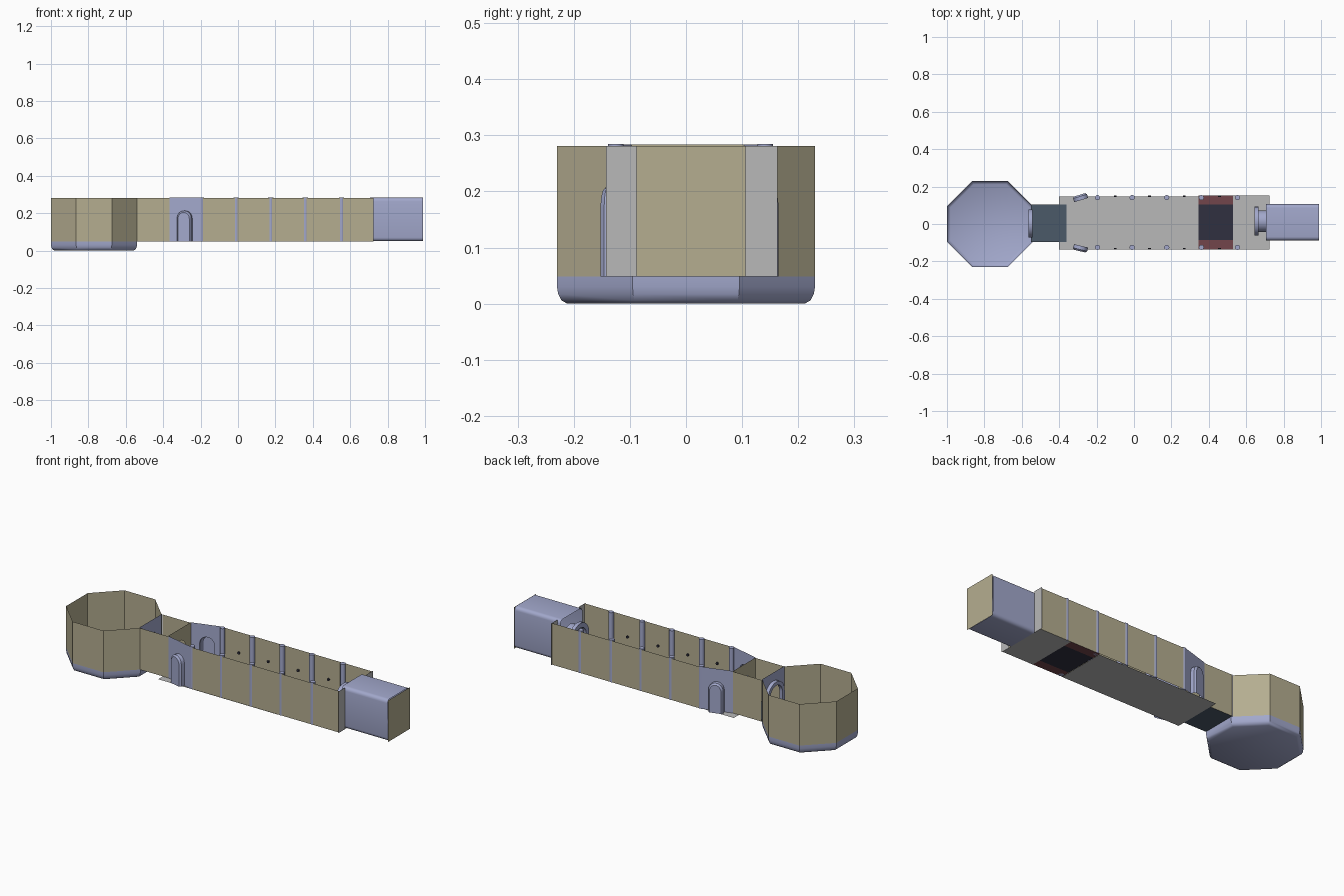
import bpy, bmesh
from math import pi, sin, cos
from mathutils import Vector

if "Cube" in bpy.data.objects:
    bpy.data.objects.remove(bpy.data.objects["Cube"])

Z0, Z1 = 0.048, 0.281           # floor and wall-top heights
FRONT, BACK = -0.137, 0.153     # hall side walls
YC = 0.008                      # hall centre line


def material(name, rgb):
    m = bpy.data.materials.new(name)
    m.diffuse_color = (*rgb, 1)
    m.use_nodes = True
    m.node_tree.nodes["Principled BSDF"].inputs["Base Color"].default_value = m.diffuse_color
    return m


SAND = material("sand", (0.46, 0.42, 0.28))
STONE = material("lavender_stone", (0.36, 0.39, 0.60))
SLATE = material("slate", (0.07, 0.10, 0.14))
RED = material("red", (0.17, 0.06, 0.07))
DARK = material("dark", (0.03, 0.03, 0.05))
GREY = material("grey", (0.48, 0.48, 0.48))


def build(name, verts, faces, mat, smooth=False):
    me = bpy.data.meshes.new(name)
    me.from_pydata([tuple(v) for v in verts], [], faces)
    bm = bmesh.new()
    bm.from_mesh(me)
    bmesh.ops.remove_doubles(bm, verts=bm.verts, dist=1e-5)
    bmesh.ops.recalc_face_normals(bm, faces=bm.faces)
    bm.to_mesh(me)
    bm.free()
    ob = bpy.data.objects.new(name, me)
    bpy.context.collection.objects.link(ob)
    me.materials.append(mat)
    if smooth:
        bpy.context.view_layer.objects.active = ob
        bpy.ops.object.select_all(action='DESELECT')
        ob.select_set(True)
        bpy.ops.object.shade_smooth_by_angle(angle=0.6)
    return ob


def loft(name, rings, mat, cap_start=False, cap_end=False, closed=True, smooth=False):
    n = len(rings[0])
    faces = []
    for r in range(len(rings) - 1):
        for i in range(n if closed else n - 1):
            j = (i + 1) % n
            faces.append((r * n + i, r * n + j, (r + 1) * n + j, (r + 1) * n + i))
    if cap_start:
        faces.append(tuple(range(n)))
    if cap_end:
        faces.append(tuple(range((len(rings) - 1) * n, len(rings) * n)))
    return build(name, [v for r in rings for v in r], faces, mat, smooth)


def wall(name, path, mat, z0=Z0, z1=Z1):
    return loft(name, [[(x, y, z) for x, y in path] for z in (z0, z1)], mat, closed=False)


def floor(name, x0, x1, y0, y1, mat, z=Z0):
    return build(name, [(x0, y0, z), (x1, y0, z), (x1, y1, z), (x0, y1, z)], [(0, 1, 2, 3)], mat)


def arch(mid, w, h, n=12):
    """Arch outline (distance along wall, height), from one foot to the other."""
    r = w / 2
    return [(mid - r, 0)] + [(mid - r * cos(pi * i / n), h - r + r * sin(pi * i / n))
                             for i in range(n + 1)] + [(mid + r, 0)]


def arched_wall(name, a, b, w, h, mat, niche=None):
    """Wall from a to b with an arched opening; niche = depth vector of an alcove."""
    a, b = Vector((*a, Z0)), Vector((*b, Z0))
    length, d = (b - a).length, (b - a).normalized()
    place = lambda p: a + d * p[0] + Vector((0, 0, p[1]))
    hole = arch(length / 2, w, h)
    H = Z1 + 0.003 - Z0
    pts = [(0, 0)] + hole + [(length, 0), (length, H), (0, H)]
    build(name, [place(p) for p in pts], [tuple(range(len(pts)))], mat)
    if niche:
        ring = [place(p) for p in hole]
        off = Vector((*niche, 0))
        inner = [place((length / 2 + (u - length / 2) * 0.8, v * 0.95)) + off for u, v in hole]
        mids = [v + off * 0.7 for v in ring]
        loft(name + "_niche", [ring, mids, inner], mat, cap_end=True, closed=False, smooth=True)


def arch_frame(name, x0, x1, y, w, h, t, mat):
    """Free-standing arch surround."""
    out, inn = arch(y, w, h), arch(y, w - 2 * t, h - t)
    rings = [[(x, u, Z0 + v) for u, v in o] for x, o in
             ((x0, out), (x1, out), (x1, inn), (x0, inn), (x0, out))]
    return loft(name, rings, mat, closed=False, smooth=True)


# Octagonal room: walls open towards the corridor, shallow dished base
cx, R = -0.77, 0.23 / cos(pi / 8)
octagon = [(cx + R * cos(pi / 8 + i * pi / 4), R * sin(pi / 8 + i * pi / 4)) for i in range(8)]
wall("octagon_room_wall", octagon, SAND)
dish = [(1.0, Z0), (1.0, 0.03), (0.99, 0.017), (0.965, 0.006), (0.92, 0.0)]
loft("octagon_room_base", [[(cx + (x - cx) * s, y * s, z) for x, y in octagon] for s, z in dish],
     STONE, cap_end=True, smooth=True)

# Narrow corridor with an arched partition at each end
for side, y in (("front", -0.097), ("back", 0.103)):
    wall(f"corridor_{side}_wall", [(-0.54, y), (-0.365, y)], SAND)
floor("corridor_floor", -0.55, -0.36, -0.097, 0.103, SLATE)
arched_wall("corridor_west_doorway", (-0.543, -0.097), (-0.543, 0.103), 0.11, 0.17, STONE)
arched_wall("corridor_east_doorway", (-0.365, -0.097), (-0.365, 0.103), 0.11, 0.17, SAND)
arch_frame("corridor_door_frame", -0.563, -0.543, 0.003, 0.15, 0.19, 0.02, STONE)

# Flared hall entrance with outward niches
for side, y0, y1, s in (("front", -0.097, FRONT, -1), ("back", 0.103, BACK, 1)):
    arched_wall(f"flare_{side}_wall", (-0.365, y0), (-0.2, y1), 0.078, 0.165, STONE,
                niche=(-0.008, s * 0.028))

# Main hall: floor bands, side walls, columns and wall studs
floor("hall_floor_west", -0.40, 0.345, FRONT, BACK - 0.006, GREY, Z0 - 0.001)
floor("hall_floor_east", 0.53, 0.725, FRONT, BACK, GREY)
floor("pit_floor", 0.345, 0.53, -0.085, 0.103, DARK)
floor("pit_edge_front", 0.345, 0.53, FRONT, -0.085, RED)
floor("pit_edge_back", 0.345, 0.53, 0.103, BACK, RED)
for side, y, s in (("front", FRONT, 1), ("back", BACK, -1)):
    wall(f"hall_{side}_wall", [(-0.2, y), (0.725, y)], SAND)
    for k, x in enumerate((-0.195, -0.01, 0.175, 0.36, 0.553)):
        rings = [[(x + 0.014 * cos(i * pi / 6), y + s * 0.012 + 0.014 * sin(i * pi / 6), z)
                  for i in range(12)] for z in (Z0, Z1 + 0.004)]
        loft(f"{side}_column_{k}", rings, STONE, cap_start=True, cap_end=True, smooth=True)
    for k, x in enumerate((-0.1, 0.083, 0.268, 0.457)):
        rings = [[(x + 0.007 * cos(i * pi / 4), y + s * d, 0.165 + 0.007 * sin(i * pi / 4))
                  for i in range(8)] for d in (0, 0.008)]
        loft(f"{side}_stud_{k}", rings, DARK, cap_end=True)

# Hall end wall around the tunnel mouth
T0, T1 = -0.088, 0.106
wall("end_wall_front", [(0.725, FRONT - 0.006), (0.725, T0)], GREY)
wall("end_wall_back", [(0.725, T1), (0.725, BACK + 0.01)], GREY)
arch_frame("tunnel_outer_frame", 0.645, 0.665, 0.015, 0.155, 0.20, 0.025, STONE)
arch_frame("tunnel_inner_frame", 0.665, 0.71, 0.015, 0.115, 0.18, 0.015, STONE)

# Closed tunnel with rounded edges and a flat end cap
r, za, zb = 0.02, Z0 + 0.002, Z1 + 0.002
profile = [(yy + r * cos(q + i * pi / 8), zz + r * sin(q + i * pi / 8))
           for yy, zz, q in ((T1 - r, zb - r, 0), (T0 + r, zb - r, pi / 2),
                             (T0 + r, za + r, pi), (T1 - r, za + r, 1.5 * pi))
           for i in range(5)]
loft("tunnel_shell", [[(x, y, z) for y, z in profile] for x in (0.705, 0.99)], STONE, smooth=True)
build("tunnel_end_cap", [(0.993, T0, Z0), (0.993, T1, Z0), (0.993, T1, Z1), (0.993, T0, Z1)],
      [(0, 1, 2, 3)], SAND)
